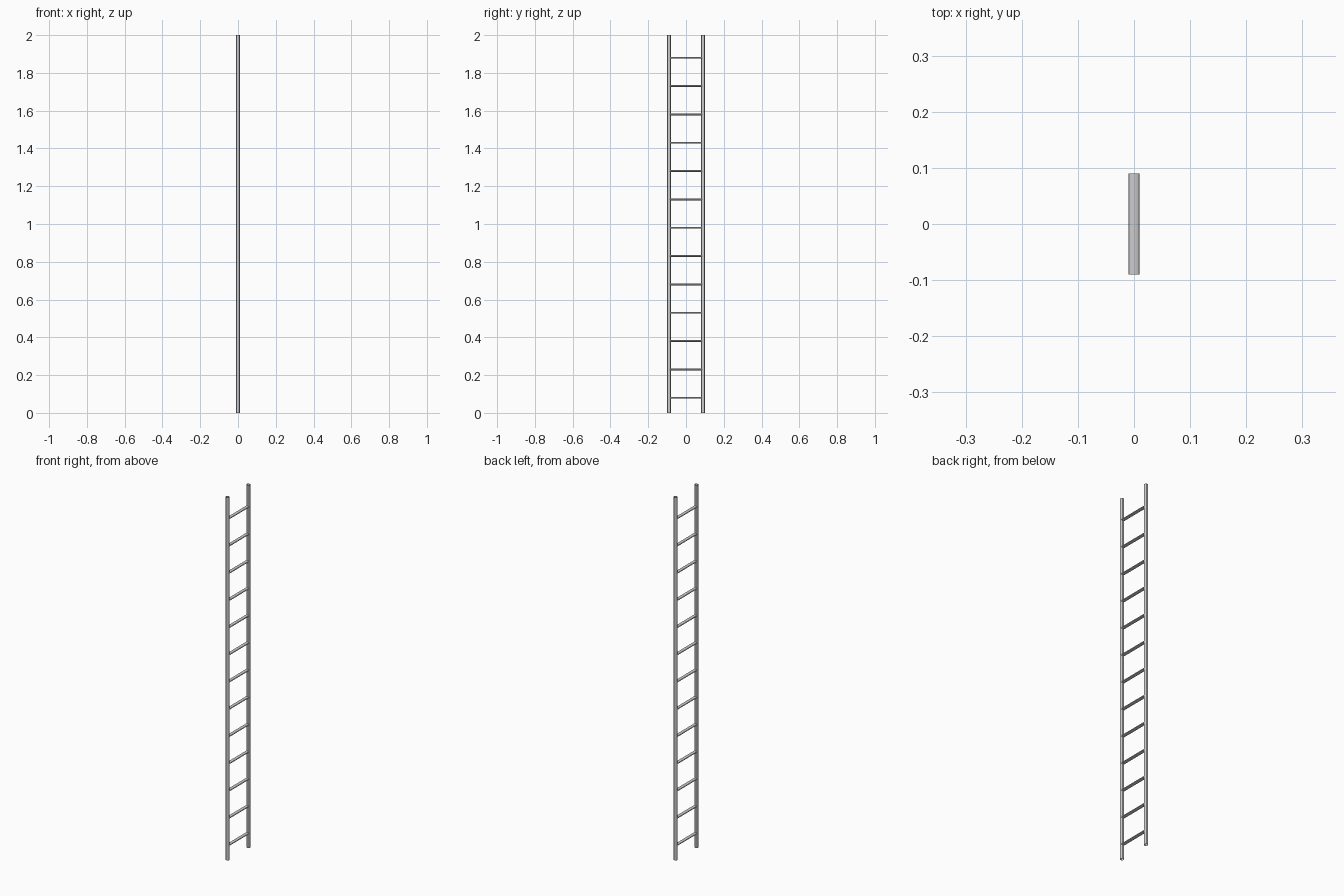
import bpy
from math import pi

if "Cube" in bpy.data.objects:
    bpy.data.objects.remove(bpy.data.objects["Cube"])

RAIL_Y = 0.09      # rail centre offset
HEIGHT = 2.0
RADIUS = 0.01


def tube(name, location, length, rotation=(0, 0, 0), scale=(1, 1, 1)):
    """Open-ended tube, smooth shaded."""
    bpy.ops.mesh.primitive_cylinder_add(
        vertices=12, radius=RADIUS, depth=length, end_fill_type='NOTHING',
        location=location, rotation=rotation)
    obj = bpy.context.object
    obj.name = name
    obj.scale = scale
    bpy.ops.object.transform_apply(location=False, rotation=True, scale=True)
    bpy.ops.object.shade_smooth_by_angle()
    return obj


# Side rails
for side, y in (("left", -RAIL_Y), ("right", RAIL_Y)):
    tube(f"{side}_rail", (0, y, HEIGHT / 2), HEIGHT)

# Flattened rungs running between the rail centres
for i in range(13):
    tube(f"rung_{i + 1}", (0, 0, 0.08 + 0.15 * i), 2 * RAIL_Y,
         rotation=(pi / 2, 0, 0), scale=(1, 0.5, 1))
